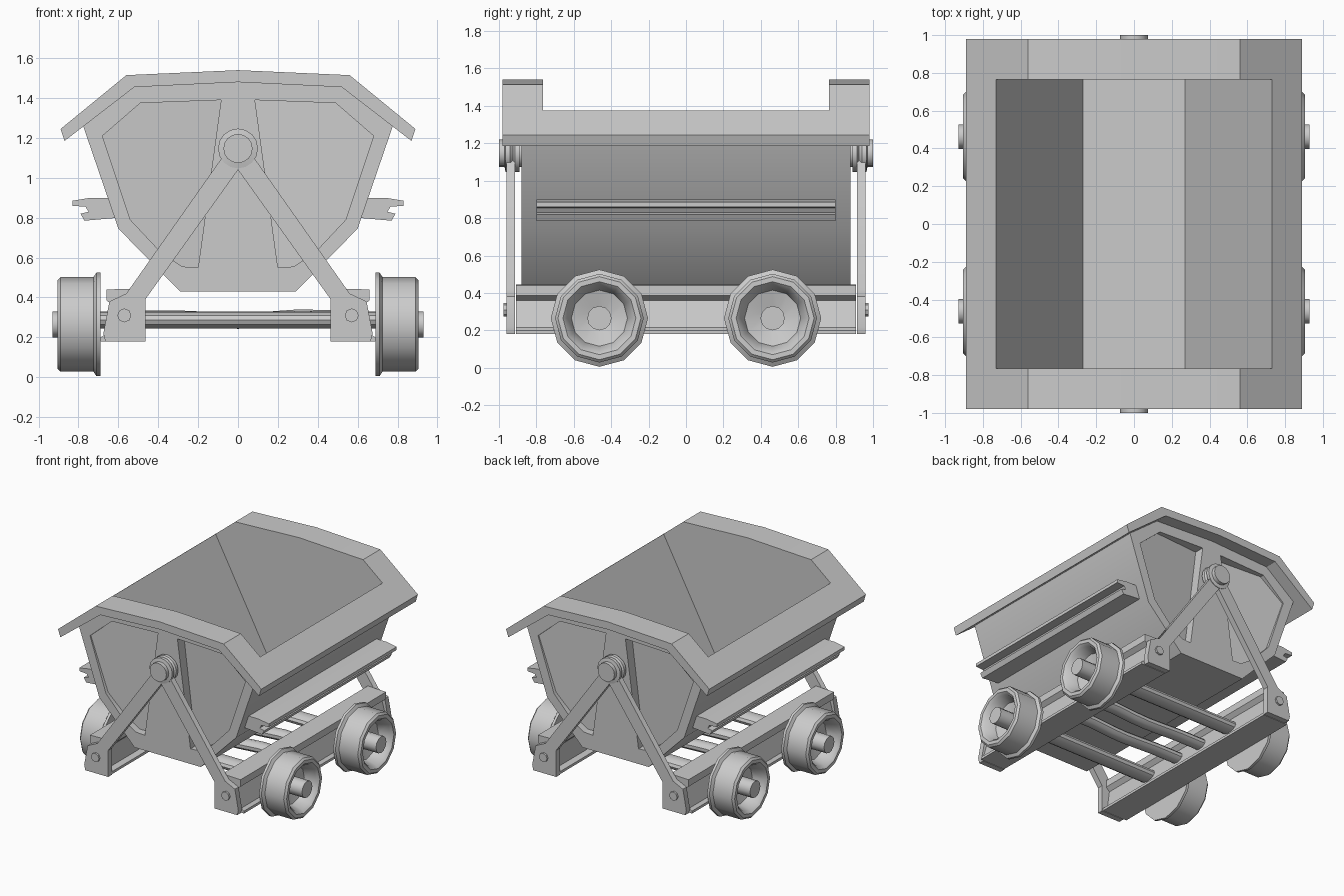
import bpy, bmesh, math
from mathutils import Vector

if "Cube" in bpy.data.objects:
    bpy.data.objects.remove(bpy.data.objects["Cube"])


def make(name, bm, angle=35):
    bmesh.ops.recalc_face_normals(bm, faces=bm.faces)
    me = bpy.data.meshes.new(name)
    bm.to_mesh(me)
    bm.free()
    ob = bpy.data.objects.new(name, me)
    bpy.context.collection.objects.link(ob)
    smooth(ob, angle)
    return ob


def smooth(ob, angle):
    bpy.ops.object.select_all(action='DESELECT')
    ob.select_set(True)
    bpy.context.view_layer.objects.active = ob
    bpy.ops.object.shade_smooth_by_angle(angle=math.radians(angle))


def skin(name, rings, angle=35):
    """Closed solid through a list of equal-sized point rings."""
    bm = bmesh.new()
    vs = [[bm.verts.new(p) for p in r] for r in rings]
    n = len(rings[0])
    for a, b in zip(vs, vs[1:]):
        for i in range(n):
            j = (i + 1) % n
            bm.faces.new((a[i], a[j], b[j], b[i]))
    bm.faces.new(vs[0])
    bm.faces.new(vs[-1])
    return make(name, bm, angle)


def prism(name, pts, y0, y1, angle=35):
    """Extrude an xz profile along y."""
    return skin(name, [[(x, y, z) for x, z in pts] for y in (y0, y1)], angle)


def lathe(name, centre, axis, profile, sides, wide=1.0, angle=35):
    """Turn (distance, radius) pairs round the x or y axis through centre."""
    rings = []
    for d, r in profile:
        ring = []
        for i in range(sides):
            a = 2 * math.pi * i / sides
            u, w = r * wide * math.sin(a), r * math.cos(a)
            off = (d, u, w) if axis == 'x' else (u, d, w)
            ring.append(Vector(centre) + Vector(off))
        rings.append(ring)
    return skin(name, rings, angle)


def both(half):
    """Complete a right-hand profile with its mirror image."""
    return half + [(-x, z) for x, z in reversed(half) if x > 0]


def cut(ob, cutter):
    m = ob.modifiers.new("cut", 'BOOLEAN')
    m.operation, m.solver, m.object = 'DIFFERENCE', 'EXACT', cutter
    bpy.context.view_layer.objects.active = ob
    bpy.ops.object.modifier_apply(modifier=m.name)


# Hopper and its bent rim, both opened by the same cavity
hopper = prism("hopper", both([(.29, .43), (.60, .745), (.78, 1.27), (.53, 1.47), (0, 1.5)]), -.88, .88)
top = [(-.89, 1.245), (-.56, 1.515), (0, 1.54), (.56, 1.515), (.89, 1.245)]
under = [(.87, 1.185), (.52, 1.455), (0, 1.48), (-.52, 1.455), (-.87, 1.185)]
rim = prism("hopper_rim", top + under, -.98, .98, 20)
cavity = prism("cavity_cutter", both([(.27, .52), (.73, 1.37), (.73, 1.7)]), -.765, .765)
cut(hopper, cavity)
cut(rim, cavity)
cutters = [cavity]

# Recessed end panels, deepest beside the centre post
panel = [(.085, 1.39), (.49, 1.375), (.68, 1.21), (.54, .79), (.39, .63), (.28, .555), (.2, .55)]
for s in (-1, 1):
    for e in (-1, 1):
        outer = [(s * x, e * .95, z) for x, z in panel]
        inner = [(s * x, e * (.79 + .08 * x / .68), z) for x, z in panel]
        c = skin("panel_cutter", [outer, inner])
        cut(hopper, c)
        cutters.append(c)
for c in cutters:
    bpy.data.objects.remove(c)
smooth(hopper, 30)
smooth(rim, 20)

# Profiles for the paired parts, drawn for the right-hand side
ledge = [(.60, .80), (.77, .785), (.79, .82), (.75, .83), (.765, .855), (.83, .86),
         (.83, .885), (.74, .90), (.62, .90)]
beam = [(.47, .18), (.69, .18), (.69, .20), (.665, .215), (.625, .36), (.66, .385),
        (.66, .44), (.50, .445), (.50, .39), (.53, .36), (.51, .215), (.47, .20)]
arm = [(0, 1.04), (.465, .39), (.465, .18), (.665, .18), (.675, .22), (.645, .38),
       (.56, .42), (.06, 1.13), (0, 1.2)]

wheel = [(.69, .05), (.69, .26), (.71, .26), (.725, .237), (.89, .237), (.905, .222),
         (.905, .195), (.885, .175), (.80, .15), (.775, .065), (.93, .065)]

for s, side in ((-1, "left"), (1, "right")):
    flip = lambda pts: [(s * x, z) for x, z in pts]
    prism(side + "_ledge", flip(ledge), -.8, .8)
    prism(side + "_chassis_beam", flip(beam), -.91, .91)
    for e, end in ((-1, "front"), (1, "back")):
        tag = end + "_" + side
        prism(tag + "_support_arm", flip(arm), e * .915, e * .96)
        lathe(tag + "_bolt", (s * .57, 0, .31), 'y', [(e * .93, .035), (e * .975, .035)], 8)
        # Twelve-sided flanged wheel with dished face and hub
        lathe(tag + "_wheel", (0, e * .463, .265), 'x', [(s * d, r) for d, r in wheel], 12, angle=40)

# Pivot pins with collars
for e, end in ((-1, "front"), (1, "back")):
    lathe(end + "_pivot", (0, 0, 1.147), 'y',
          [(e * .86, .075), (e * .89, .075), (e * .89, .1), (e * .915, .1), (e * .925, .085),
           (e * .94, .1), (e * .965, .1), (e * .97, .073), (e * 1.0, .073)], 16)
    # Axle, and a slightly sagging tie rod
    lathe(end + "_axle", (0, e * .46, .287), 'x', [(-.72, .043), (.72, .043)], 12, 1.7)
    rod = []
    for x, z in [(-.55, .295), (-.3, .295), (-.12, .287), (0, .283), (.12, .287), (.3, .3), (.55, .295)]:
        rod.append([(x, e * .13 + .055 * math.sin(a), z + .04 * math.cos(a))
                    for a in [i * math.pi / 5 for i in range(10)]])
    skin(end + "_tie_rod", rod)
